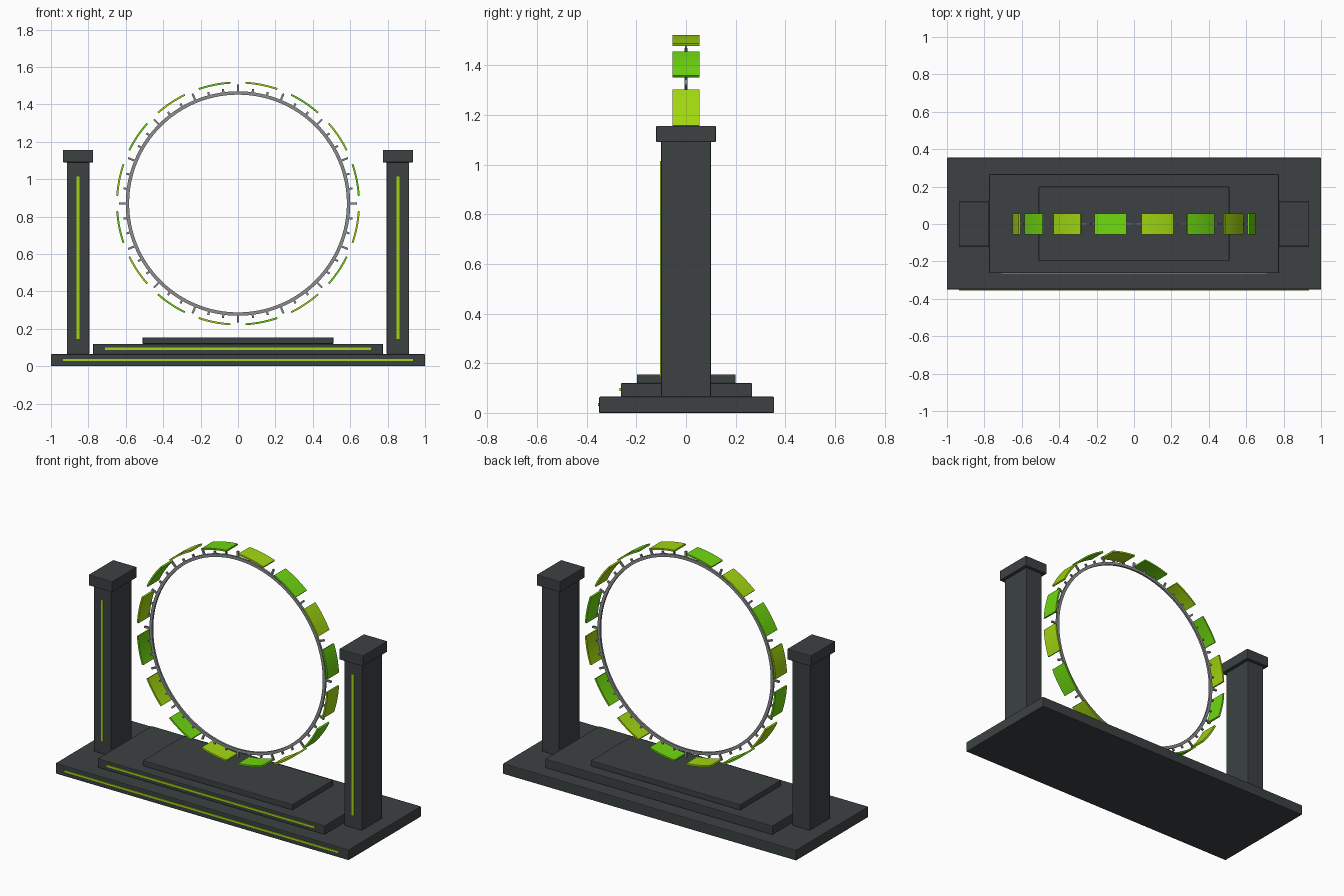
import bpy, bmesh
from math import cos, sin, pi, radians
from mathutils import Matrix

if "Cube" in bpy.data.objects:
    bpy.data.objects.remove(bpy.data.objects["Cube"])

RING_Z = 0.87


def material(name, rgb):
    m = bpy.data.materials.new(name)
    m.use_nodes = True
    m.diffuse_color = (*rgb, 1)
    m.node_tree.nodes["Principled BSDF"].inputs["Base Color"].default_value = (*rgb, 1)
    return m


charcoal = material("charcoal", (0.045, 0.053, 0.055))
steel = material("steel grey", (0.26, 0.27, 0.28))
green = material("bright green", (0.16, 0.68, 0.005))
lime = material("lime", (0.36, 0.68, 0.005))


def add_object(name, bm, mat):
    bmesh.ops.recalc_face_normals(bm, faces=bm.faces)
    mesh = bpy.data.meshes.new(name)
    bm.to_mesh(mesh)
    bm.free()
    mesh.materials.append(mat)
    obj = bpy.data.objects.new(name, mesh)
    bpy.context.collection.objects.link(obj)
    return obj


def box(name, x, y, z, mat, bevel=0.0):
    """Box between (min, max) ranges on each axis."""
    bm = bmesh.new()
    bmesh.ops.create_cube(bm, size=1)
    for v in bm.verts:
        v.co = [r[0] if c < 0 else r[1] for c, r in zip(v.co, (x, y, z))]
    obj = add_object(name, bm, mat)
    if bevel:
        mod = obj.modifiers.new("soft edge", "BEVEL")
        mod.width = bevel
        mod.segments = 2
    return obj


def arc_band(name, r_in, r_out, depth, start, end, steps, mat):
    """Curved slab swept about the y axis; closes when it spans a full turn."""
    bm = bmesh.new()
    closed = abs(end - start - 2 * pi) < 0.001
    loops = []
    for i in range(steps if closed else steps + 1):
        a = start + (end - start) * i / steps
        section = ((r_in, -depth), (r_out, -depth), (r_out, depth), (r_in, depth))
        loops.append([bm.verts.new((r * cos(a), y, r * sin(a))) for r, y in section])
    pairs = list(zip(loops, loops[1:]))
    if closed:
        pairs.append((loops[-1], loops[0]))
    else:
        bm.faces.new(loops[0])
        bm.faces.new(loops[-1])
    for p, q in pairs:
        for k in range(4):
            n = (k + 1) % 4
            bm.faces.new((p[k], p[n], q[n], q[k]))
    obj = add_object(name, bm, mat)
    obj.location.z = RING_Z
    bpy.ops.object.select_all(action="DESELECT")
    obj.select_set(True)
    bpy.context.view_layer.objects.active = obj
    bpy.ops.object.shade_smooth_by_angle(angle=radians(30))
    return obj


# Stepped base
box("base_plinth", (-1, 1), (-0.35, 0.355), (0, 0.065), charcoal, 0.004)
box("middle_step", (-0.775, 0.775), (-0.262, 0.266), (0.065, 0.12), charcoal, 0.004)
box("top_step", (-0.51, 0.51), (-0.198, 0.2), (0.12, 0.155), charcoal, 0.004)

# Light strips on the front of the steps
box("base_light_strip", (-0.935, 0.935), (-0.355, -0.349), (0.028, 0.04), lime)
box("step_light_strip", (-0.71, 0.71), (-0.267, -0.261), (0.088, 0.1), lime)

# Pillars with caps and light strips
for side, s in (("left", 1), ("right", -1)):
    c = 0.855 * s
    box(side + "_pillar", (c - 0.06, c + 0.06), (-0.1, 0.1), (0.065, 1.095), charcoal, 0.004)
    box(side + "_pillar_cap", (c - 0.081, c + 0.081), (-0.12, 0.12), (1.09, 1.156), charcoal, 0.004)
    box(side + "_pillar_light", (c - 0.008, c + 0.008), (-0.104, -0.099), (0.145, 1.015), lime)

# Ring
arc_band("ring", 0.582, 0.6, 0.006, 0, 2 * pi, 128, steel)

# Teeth around the ring, every third one longer
bm = bmesh.new()
for i in range(48):
    tip = 0.636 if i % 3 == 0 else 0.617
    root = 0.595
    place = (Matrix.Rotation(-2 * pi * i / 48, 4, "Y")
             @ Matrix.Translation(((root + tip) / 2, 0, 0))
             @ Matrix.Diagonal((tip - root, 0.01, 0.011, 1)))
    bmesh.ops.create_cube(bm, size=1, matrix=place)
add_object("ring_teeth", bm, steel).location.z = RING_Z

# Curved panels floating around the ring, in alternating colours
for i in range(16):
    mid = radians(11.25 + 22.5 * i)
    half = radians(7.7)
    arc_band(f"panel_{i + 1}", 0.642, 0.652, 0.055, mid - half, mid + half, 8,
             lime if i % 2 else green)
